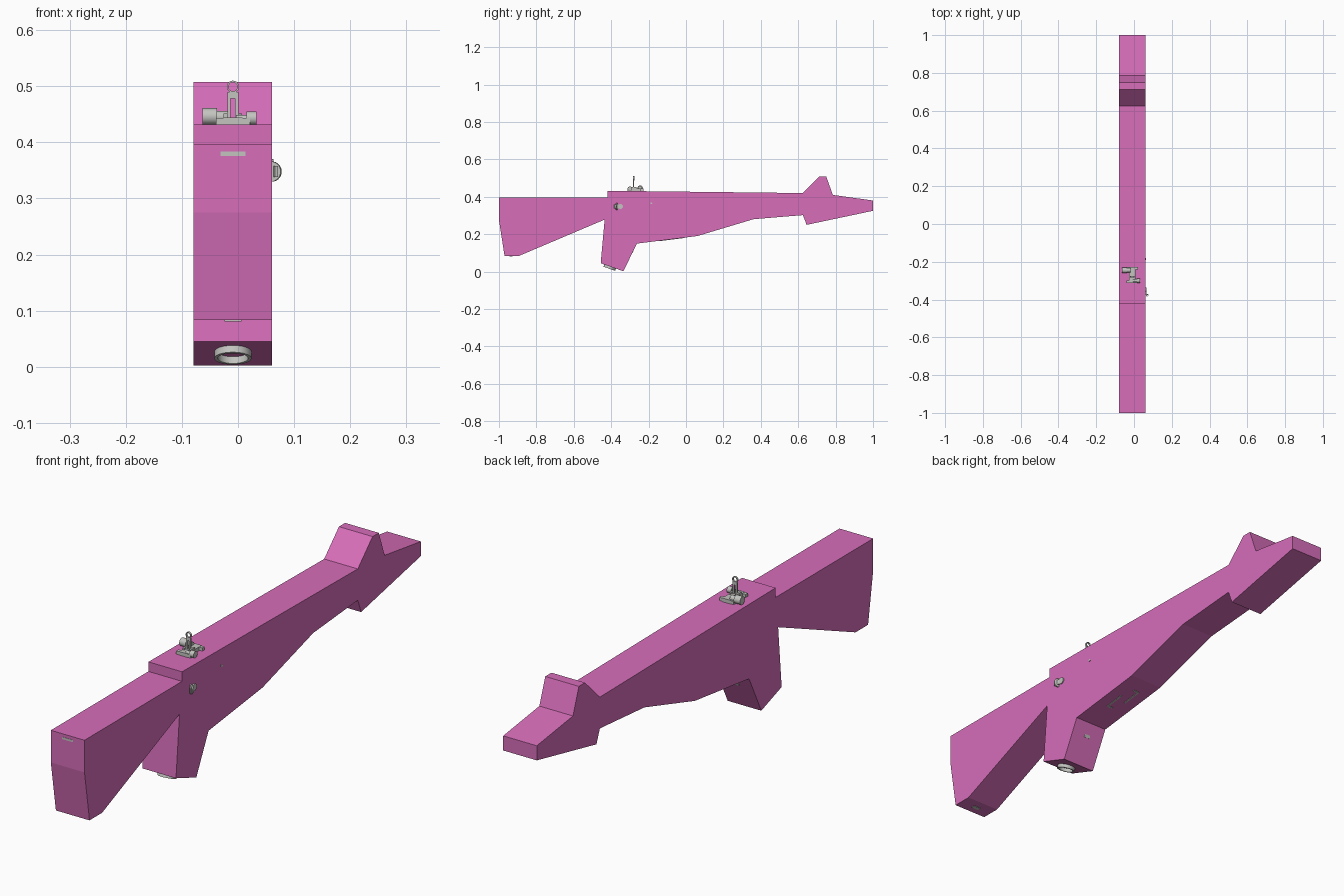
import bpy, bmesh, math
from mathutils import Matrix, Vector

cube = bpy.data.objects.get("Cube")
if cube:
    bpy.data.objects.remove(cube, do_unlink=True)


def material(name, rgb):
    m = bpy.data.materials.new(name)
    m.use_nodes = True
    m.diffuse_color = (*rgb, 1)
    m.node_tree.nodes["Principled BSDF"].inputs["Base Color"].default_value = (*rgb, 1)
    return m


pink = material("pink", (0.68, 0.155, 0.49))
grey = material("light grey", (0.55, 0.55, 0.53))
CX = -0.009  # middle of the body across its width


def finish(name, bm, mat, smooth=False):
    bmesh.ops.recalc_face_normals(bm, faces=bm.faces)
    mesh = bpy.data.meshes.new(name)
    bm.to_mesh(mesh)
    bm.free()
    obj = bpy.data.objects.new(name, mesh)
    bpy.context.collection.objects.link(obj)
    mesh.materials.append(mat)
    if smooth:
        bpy.ops.object.select_all(action='DESELECT')
        bpy.context.view_layer.objects.active = obj
        obj.select_set(True)
        bpy.ops.object.shade_smooth_by_angle()
    return obj


def prism(name, points, x0, x1, mat):
    """Extrude a side profile of (y, z) points across the width."""
    bm = bmesh.new()
    face = bm.faces.new([bm.verts.new((x0, y, z)) for y, z in points])
    out = bmesh.ops.extrude_face_region(bm, geom=[face])
    verts = [g for g in out["geom"] if isinstance(g, bmesh.types.BMVert)]
    bmesh.ops.translate(bm, verts=verts, vec=(x1 - x0, 0, 0))
    return finish(name, bm, mat)


def box(name, centre, size, tilt=0.0, turn=0.0):
    bm = bmesh.new()
    mat = (Matrix.Translation(centre) @ Matrix.Rotation(turn, 4, 'Z')
           @ Matrix.Rotation(tilt, 4, 'X') @ Matrix.Diagonal((*size, 1)))
    bmesh.ops.create_cube(bm, size=1, matrix=mat)
    return finish(name, bm, grey)


def cylinder(name, centre, axis, radius, depth, sides=20):
    bm = bmesh.new()
    rot = Vector(axis).to_track_quat('Z', 'Y').to_matrix().to_4x4()
    bmesh.ops.create_cone(bm, cap_ends=True, segments=sides, radius1=radius,
                          radius2=radius, depth=depth,
                          matrix=Matrix.Translation(centre) @ rot)
    return finish(name, bm, grey, True)


def ring(name, centre, axis, outer, inner, depth, sides=32):
    """Flat-walled hoop around an axis."""
    bm = bmesh.new()
    loops = []
    for r, h in ((outer, -0.5), (outer, 0.5), (inner, 0.5), (inner, -0.5)):
        loops.append([bm.verts.new((r * math.cos(a), r * math.sin(a), h * depth))
                      for a in (2 * math.pi * i / sides for i in range(sides))])
    for k in range(4):
        a, b = loops[k], loops[(k + 1) % 4]
        for i in range(sides):
            j = (i + 1) % sides
            bm.faces.new((a[i], a[j], b[j], b[i]))
    rot = Vector(axis).to_track_quat('Z', 'Y').to_matrix().to_4x4()
    bm.transform(Matrix.Translation(centre) @ rot)
    return finish(name, bm, grey, True)


# Body: stock, receiver, grip, handguard and muzzle in one slab
prism("body", [
    (-1, 0.396), (-0.42, 0.396), (-0.42, 0.432), (0.625, 0.42), (0.713, 0.508),
    (0.75, 0.508), (0.785, 0.41), (1, 0.38), (1, 0.325), (0.645, 0.25),
    (0.625, 0.302), (0.36, 0.28), (0.06, 0.19), (-0.262, 0.15), (-0.335, 0.002),
    (-0.456, 0.045), (-0.435, 0.278), (-0.895, 0.083), (-0.97, 0.083),
    (-1, 0.275)], -0.079, 0.061, pink)

# Rear sight: base, folding leaf with slot, and peep ring
box("sight_base", (CX, -0.27, 0.437), (0.034, 0.085, 0.014))
for y in (-0.305, -0.235):
    box("sight_crossbar", (CX, y, 0.437), (0.06, 0.014, 0.012))
for side in (-1, 1):
    box("sight_hinge_cheek", (CX + side * 0.013, -0.28, 0.441), (0.007, 0.03, 0.02))
    box("sight_leaf_rail", (CX + side * 0.007, -0.28, 0.462), (0.006, 0.006, 0.04))
box("sight_leaf_top", (CX, -0.28, 0.484), (0.02, 0.006, 0.012))
ring("sight_peep_ring", (CX, -0.28, 0.499), (0, 1, 0), 0.011, 0.008, 0.007, 20)
cylinder("sight_left_knob", (-0.05, -0.245, 0.446), (1, 0, 0), 0.015, 0.026)
cylinder("sight_left_knob_stem", (-0.03, -0.245, 0.445), (1, 0, 0), 0.011, 0.024)
cylinder("sight_right_knob", (0.024, -0.3, 0.443), (1, 0, 0), 0.012, 0.018)
cylinder("sight_right_knob_stem", (0.008, -0.3, 0.441), (1, 0, 0), 0.008, 0.024)

# Selector lever and pin on the +x side
cylinder("selector_pivot", (0.06, -0.35, 0.348), (1, 0, 0), 0.013, 0.01)
cylinder("selector_tab", (0.06, -0.37, 0.348), (0.35, 1, 0), 0.018, 0.006)
box("selector_arm", (0.0635, -0.364, 0.348), (0.005, 0.04, 0.02), turn=0.25)
cylinder("receiver_pin", (0.061, -0.185, 0.365), (1, 0, 0), 0.005, 0.004, 10)

# Grip cap hoop and small fittings that peek through the surface
ring("grip_hoop", (CX, -0.407, 0.0235), (0, -0.335, -0.94), 0.033, 0.027, 0.018)
box("grip_front_tab", (CX, -0.286, 0.105), (0.025, 0.005, 0.012), tilt=-0.46)
prism("butt_crescent", [(-1.001, 0.376), (-1.001, 0.384), (-0.995, 0.384),
                        (-0.995, 0.376)], CX - 0.022, CX + 0.022, grey)
box("stock_toe_tab", (CX, -0.935, 0.083), (0.03, 0.015, 0.004))

# Trigger guard edges along the sloped underside
slope = math.atan2(0.04, 0.322)
for side, y in ((-1, -0.05), (1, -0.1)):
    box("guard_edge", (CX + side * 0.02, y, 0.15 + (y + 0.262) * 0.124),
        (0.006, 0.08, 0.004), tilt=slope)
    end = y - side * 0.04
    box("guard_end", (CX + side * 0.01, end, 0.15 + (end + 0.262) * 0.124),
        (0.025, 0.006, 0.004), tilt=slope)
